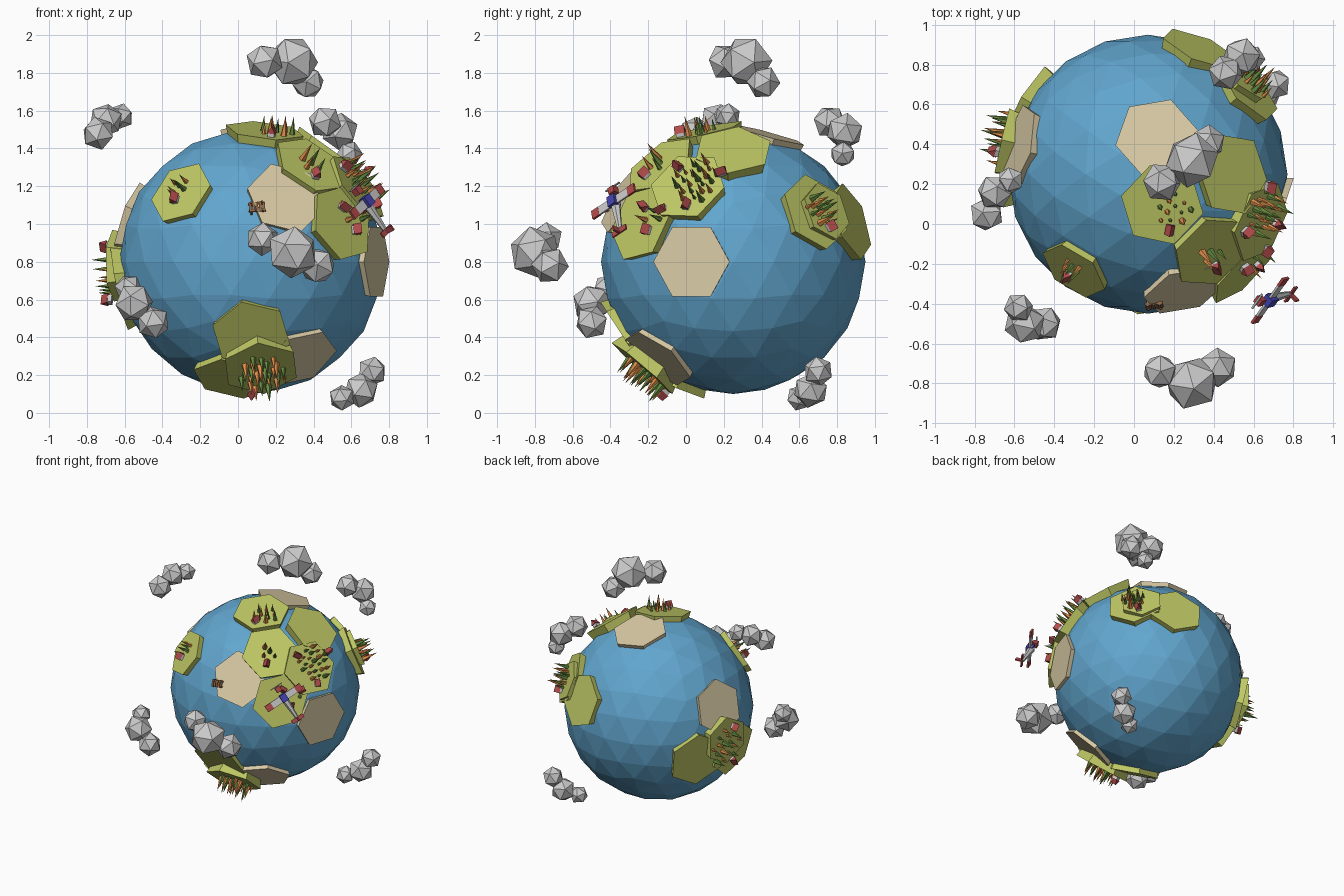
import bpy, bmesh, math, random
from mathutils import Vector, Matrix

if "Cube" in bpy.data.objects:
    bpy.data.objects.remove(bpy.data.objects["Cube"])

random.seed(7)
C = Vector((0.07, 0.25, 0.80))     # planet centre
R = 0.70
COL = {"water": (.12, .38, .62), "grass": (.52, .58, .13), "sand": (.70, .60, .38),
       "orange": (.75, .27, .07), "leaf": (.13, .25, .05), "red": (.45, .07, .07),
       "white": (.75, .75, .75), "blue": (.06, .06, .45), "wood": (.28, .13, .06)}
MATS = {}
for key, c in COL.items():
    MATS[key] = bpy.data.materials.new(key)
    MATS[key].diffuse_color = (*c, 1)


def finish(name, bm, mat=None):
    bmesh.ops.recalc_face_normals(bm, faces=bm.faces)
    me = bpy.data.meshes.new(name)
    bm.to_mesh(me)
    bm.free()
    ob = bpy.data.objects.new(name, me)
    bpy.context.collection.objects.link(ob)
    if mat:
        me.materials.append(MATS[mat])
    return ob


def frame(origin, n, hint):
    """Matrix with z along n and x leaning toward hint."""
    n = n.normalized()
    x = (hint - n * hint.dot(n)).normalized()
    y = n.cross(x)
    return Matrix.Translation(origin) @ Matrix((x, y, n)).transposed().to_4x4()


def box(bm, m, size):
    bmesh.ops.create_cube(bm, size=1, matrix=m @ Matrix.Diagonal((*size, 1)))


# planet
bm = bmesh.new()
bmesh.ops.create_icosphere(bm, subdivisions=3, radius=R, matrix=Matrix.Translation(C))
finish("ocean_sphere", bm, "water")


# hexagonal land tiles: centre, a point one corner turns to, height, radius
def tile(name, centre, hint, d, mat, r=0.213):
    n = (Vector(centre) - C).normalized()
    m = frame(C, n, Vector(hint) - C)
    bm = bmesh.new()
    rings = []
    for h in (0.62, d):
        rr = r * h / d
        rings.append([bm.verts.new(m @ Vector((rr * math.cos(k * math.pi / 3),
                      rr * math.sin(k * math.pi / 3), h))) for k in range(6)])
    bm.faces.new(rings[0])
    bm.faces.new(rings[1])
    for k in range(6):
        j = (k + 1) % 6
        bm.faces.new((rings[0][k], rings[0][j], rings[1][j], rings[1][k]))
    finish(name, bm, mat)
    return C + n * d, n


junction = (.51, -.11, 1.16)
south = (.12, -.22, .25)
west = (-.61, .44, .78)
island = tile("island_tile", (-.29, -.22, 1.155), (-.12, -.30, 1.185), .715, "grass", .185)
top = tile("north_tile", (.14, .10, 1.48), (.33, .07, 1.40), .715, "grass")
upper = tile("upper_tile", (.48, .25, 1.37), (.33, .07, 1.40), .73, "grass")
middle = tile("middle_tile", (.38, -.13, 1.30), junction, .72, "grass")
east = tile("east_tile", (.61, .02, 1.18), junction, .735, "grass")
lower = tile("lower_tile", (.54, -.23, 1.00), junction, .72, "grass")
tile("front_beach", (.255, -.34, 1.14), (.09, -.38, 1.19), .70, "sand")
tile("north_beach", (.115, .43, 1.47), (.18, .61, 1.40), .70, "sand")
tile("east_beach", (.73, .03, .80), (.69, .24, .80), .70, "sand")
tile("south_tile_front", (.07, -.33, .42), south, .705, "grass")
tile("south_tile_under", (-.03, -.08, .18), south, .71, "grass")
tile("south_beach", (.32, -.14, .30), south, .70, "sand")
south_hill = tile("south_hill", south, (.10, -.33, .43), .745, "grass", .21)
tile("west_beach", (-.58, .40, 1.02), west, .70, "sand")
tile("west_tile_back", (-.53, .61, .66), west, .715, "grass", .225)
tile("west_tile_front", (-.61, .29, .66), west, .715, "grass", .225)
west_hill = tile("west_hill", (-.63, .41, .78), (-.61, .41, .98), .75, "grass", .19)
tile("back_tile_left", (.32, .84, 1.00), (.46, .74, 1.12), .715, "grass")
tile("back_tile_right", (.56, .68, 1.06), (.46, .74, 1.12), .715, "grass")
back_hill = tile("back_hill", (.54, .73, 1.06), (.50, .67, 1.24), .745, "grass", .16)


# forests and houses: tile, spread centre (world), spread radius, trees, houses
def settle(name, place, centre, spread, trees, houses):
    o, n = place
    c = Vector(centre) - o
    base = o + c - n * c.dot(n)
    m = frame(base, n, Vector((.3, .2, 1)))
    groups = {"orange": bmesh.new(), "leaf": bmesh.new()}
    for i in range(trees):
        a, q = i * 2.4, spread * math.sqrt((i + .5) / trees)
        h = random.uniform(.06, .125)
        t = Matrix.Translation((q * math.cos(a), q * math.sin(a), h / 2 - .005))
        bmesh.ops.create_cone(groups["orange" if i % 2 else "leaf"], cap_ends=True,
                              segments=5, radius1=h * .17, radius2=0, depth=h, matrix=m @ t)
    for key, b in groups.items():
        finish(name + "_trees_" + key, b, key)
    walls, roofs = bmesh.new(), bmesh.new()
    for i in range(houses):
        a = i * 2.1 + 3.4
        q = spread * 1.15
        t = m @ Matrix.Translation((q * math.cos(a), q * math.sin(a), 0)) @ Matrix.Rotation(a, 4, 'Z')
        box(walls, t @ Matrix.Translation((0, 0, .012)), (.045, .035, .03))
        roof = t @ Matrix.Translation((0, 0, .032)) @ Matrix.Rotation(math.pi / 2, 4, 'Y')
        bmesh.ops.create_cone(roofs, cap_ends=True, segments=3, radius1=.026, radius2=.026,
                              depth=.055, matrix=roof @ Matrix.Rotation(math.pi / 2, 4, 'Z'))
    finish(name + "_house_walls", walls)
    finish(name + "_house_roofs", roofs, "red")


settle("island", island, (-.32, -.22, 1.19), .06, 6, 1)
settle("north", top, (.20, .07, 1.50), .09, 11, 1)
settle("middle", middle, (.38, -.15, 1.30), .07, 5, 1)
settle("east", east, (.63, .06, 1.21), .13, 22, 3)
settle("lower", lower, (.60, -.17, 1.04), .07, 3, 3)
settle("south", south_hill, (.13, -.20, .23), .13, 26, 1)
settle("west", west_hill, (-.66, .44, .74), .14, 16, 2)
settle("back", back_hill, (.59, .70, 1.07), .09, 13, 1)

# clouds: three faceted puffs each (x, y, z, radius)
CLOUDS = {
    "top": ((.14, .21, 1.86, .10), (.29, .32, 1.86, .14), (.37, .41, 1.75, .09)),
    "left": ((-.74, .05, 1.48, .09), (-.70, .16, 1.55, .09), (-.62, .22, 1.57, .07)),
    "back": ((.46, .76, 1.54, .09), (.54, .84, 1.49, .10), (.59, .83, 1.37, .07)),
    "front": ((.13, -.74, .92, .09), (.29, -.80, .85, .14), (.42, -.72, .78, .10)),
    "low_left": ((-.58, -.42, .66, .075), (-.55, -.50, .58, .105), (-.45, -.50, .48, .09)),
    "low_back": ((.71, .70, .22, .08), (.65, .66, .12, .095), (.55, .60, .08, .07))}
for key, puffs in CLOUDS.items():
    bm = bmesh.new()
    for x, y, z, r in puffs:
        spin = Matrix.Rotation(random.uniform(0, 6), 4, (random.random(), random.random(), 1))
        bmesh.ops.create_icosphere(bm, subdivisions=1, radius=r,
                                   matrix=Matrix.Translation((x, y, z)) @ spin)
    finish("cloud_" + key, bm)

# small aeroplane: local x forward, y along the wing, z outward
nose, tail = Vector((.63, -.40, 1.19)), Vector((.80, -.36, .95))
wing = Vector((.18, .25, .16))
fwd = nose - tail
m = frame(Vector((.675, -.375, 1.115)), fwd.cross(wing), fwd)
if (m.to_3x3() @ Vector((0, 0, 1))).dot(m.translation - C) < 0:
    m = m @ Matrix.Rotation(math.pi, 4, 'X')
bm = bmesh.new()
spindle = m @ Matrix.Translation((-.10, 0, 0)) @ Matrix.Rotation(-math.pi / 2, 4, 'Y')
bmesh.ops.create_cone(bm, cap_ends=True, segments=6, radius1=.028, radius2=.012,
                      depth=.19, matrix=spindle)
finish("plane_body", bm, "white")
PARTS = (("plane_wings", "white", ((0, 0, .012, .05, .30, .012),)),
         ("plane_wing_tips", "red", ((0, .13, .012, .052, .05, .014),
                                     (0, -.13, .012, .052, .05, .014))),
         ("plane_cabin", "blue", ((0, 0, .012, .06, .05, .05),)),
         ("plane_tail", "red", ((-.19, 0, .005, .03, .10, .01), (-.19, 0, .03, .03, .01, .05),
                                (.075, 0, 0, .04, .04, .04))),
         ("plane_propeller", "white", ((.10, 0, 0, .006, .10, .01),)))
for name, mat, boxes in PARTS:
    bm = bmesh.new()
    for b in boxes:
        box(bm, m @ Matrix.Translation(b[:3]), b[3:])
    finish(name, bm, mat)

# wooden jetty on the beach shore
p = Vector((.10, -.40, 1.085))
n = (p - C).normalized()
m = frame(C + n * .725, n, Vector((-1, 0, -.1)))
bm = bmesh.new()
for i in range(5):
    box(bm, m @ Matrix.Translation((-.036 + i * .018, 0, 0)), (.013, .055, .008))
for s in (-1, 1):
    box(bm, m @ Matrix.Translation((0, s * .02, -.008)), (.09, .008, .008))
    for i in (-.03, .03):
        box(bm, m @ Matrix.Translation((i, s * .024, -.02)), (.01, .01, .06))
finish("jetty", bm, "wood")

for m in bpy.data.materials:
    if m.users and not m.is_grease_pencil:
        m.use_nodes = True
        m.node_tree.nodes["Principled BSDF"].inputs["Base Color"].default_value = m.diffuse_color
